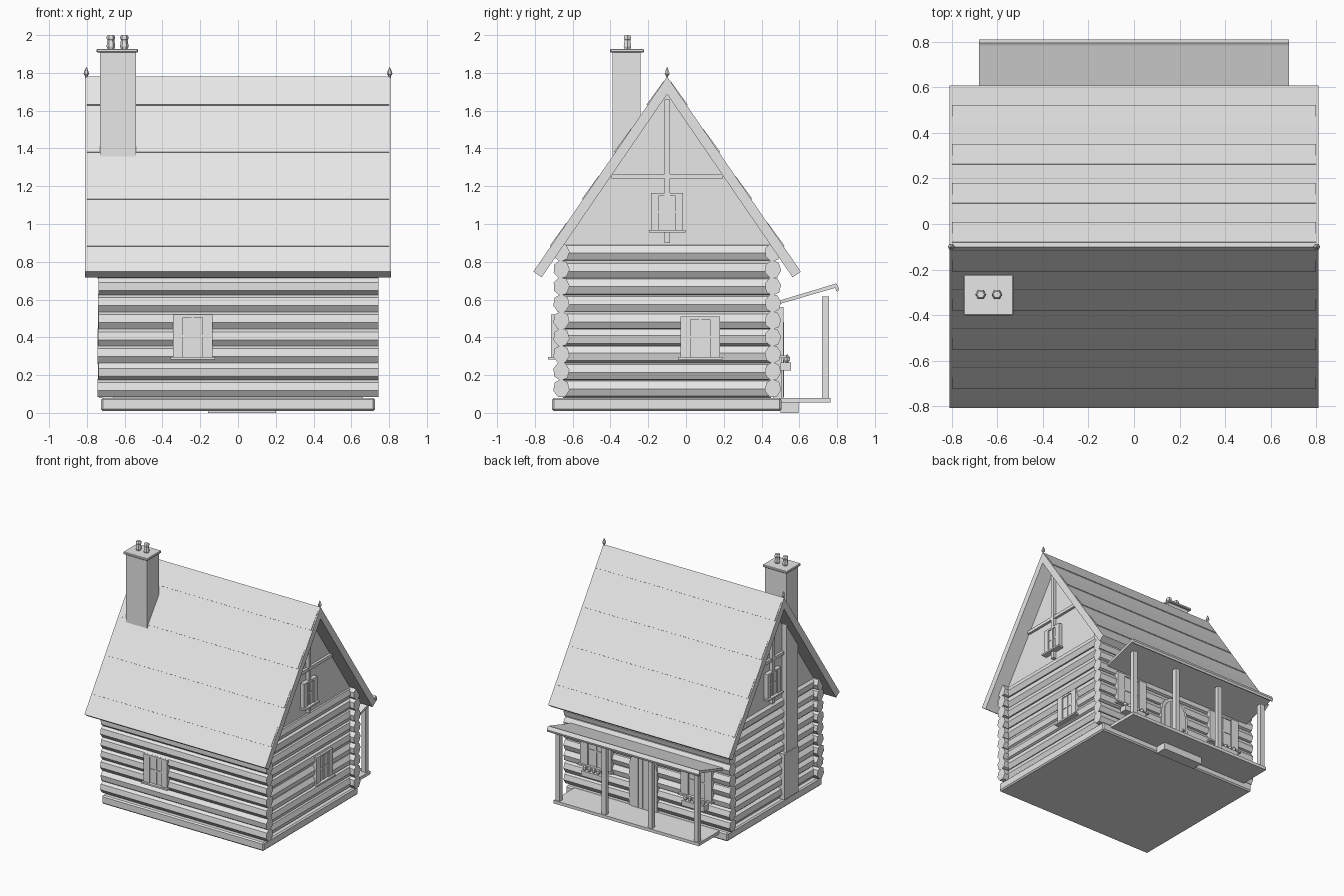
import bpy, bmesh, math, random
from mathutils import Vector

random.seed(4)
if "Cube" in bpy.data.objects:
    bpy.data.objects.remove(bpy.data.objects["Cube"])

grey = bpy.data.materials.new("plain_grey")
grey.use_nodes = True
grey.diffuse_color = (0.8, 0.8, 0.8, 1)
grey.node_tree.nodes["Principled BSDF"].inputs["Base Color"].default_value = (0.8, 0.8, 0.8, 1)


def finish(name, bm):
    bmesh.ops.recalc_face_normals(bm, faces=bm.faces)
    mesh = bpy.data.meshes.new(name)
    bm.to_mesh(mesh)
    bm.free()
    mesh.materials.append(grey)
    ob = bpy.data.objects.new(name, mesh)
    bpy.context.collection.objects.link(ob)
    return ob


def prism(name, axis, pts, a, b):
    """Extrude a (u, z) outline along the x or y axis from a to b."""
    bm = bmesh.new()
    def co(t, u, z):
        return (t, u, z) if axis == "x" else (u, t, z)
    face = bm.faces.new([bm.verts.new(co(a, u, z)) for u, z in pts])
    geo = bmesh.ops.extrude_face_region(bm, geom=[face])["geom"]
    moved = [v for v in geo if isinstance(v, bmesh.types.BMVert)]
    bmesh.ops.translate(bm, verts=moved, vec=Vector(co(b - a, 0, 0)))
    return finish(name, bm)


def box(name, x0, x1, y0, y1, z0, z1, bevel=0):
    ob = prism(name, "x", [(y0, z0), (y1, z0), (y1, z1), (y0, z1)], x0, x1)
    if bevel:
        mod = ob.modifiers.new("bevel", "BEVEL")
        mod.width = bevel
        mod.segments = 1
    return ob


def turned(name, x, y, profile, sides=6):
    """Lathe-like part from (radius, z) rings."""
    bm = bmesh.new()
    rings = []
    for r, z in profile:
        rings.append([bm.verts.new((x + r * math.cos(math.tau * i / sides),
                                    y + r * math.sin(math.tau * i / sides), z))
                      for i in range(sides)])
    for lo, hi in zip(rings, rings[1:]):
        for i in range(sides):
            j = (i + 1) % sides
            bm.faces.new((lo[i], lo[j], hi[j], hi[i]))
    bm.faces.new(rings[0])
    bm.faces.new(rings[-1])
    return finish(name, bm)


def wall_box(name, axis, side, u0, u1, o0, o1, z0, z1):
    """Box on a wall: u runs along the wall, o is the distance outward."""
    a, b = sorted((side * o0, side * o1))
    if axis == "x":
        return box(name, a, b, u0, u1, z0, z1)
    return box(name, u0, u1, a, b, z0, z1)


def window(name, axis, side, u, o, z0, z1, w):
    h = w / 2
    inner = h * 0.5
    wall_box(name + "_pane", axis, side, u - inner, u + inner, o - 0.05, o + 0.002, z0, z1)
    wall_box(name + "_mullion", axis, side, u - 0.006, u + 0.006, o - 0.02, o + 0.007, z0, z1)
    mid = (z0 + z1) / 2
    wall_box(name + "_bar", axis, side, u - inner, u + inner, o - 0.02, o + 0.007, mid - 0.005, mid + 0.005)
    wall_box(name + "_lintel", axis, side, u - inner, u + inner, o - 0.03, o + 0.01, z1 - 0.015, z1)
    for s in (-1, 1):
        a, b = sorted((u + s * inner, u + s * h))
        wall_box(name + "_shutter", axis, side, a, b, o - 0.05, o + 0.012, z0, z1)
    wall_box(name + "_sill", axis, side, u - h - 0.012, u + h + 0.012, o - 0.05, o + 0.028, z0 - 0.01, z0 + 0.003)


# Foundation and inner wall core
box("foundation", -0.725, 0.725, -0.71, 0.505, 0.01, 0.08, 0.01)
box("wall_core", -0.66, 0.66, -0.65, 0.45, 0.07, 0.9)


# Log walls
def log(name, axis, across, z, a, b):
    turn = random.uniform(-0.25, 0.25)
    pts = [(across + 0.044 * math.cos(turn + math.tau * i / 7),
            z + 0.05 * math.sin(turn + math.tau * i / 7)) for i in range(7)]
    prism(name, axis, pts, a, b)


for row in range(9):
    z = 0.13 + row * 0.09
    for y in (-0.66, 0.46):
        log("long_log", "x", y, z, -0.745 + random.uniform(0, 0.006), 0.745)
    for x in (-0.67, 0.67):
        log("side_log", "y", x, z, -0.65, 0.45)

# Gable ends with timber frame and window
RIDGE_Y, RIDGE_Z, SLOPE = -0.1, 1.78, 1.458
for s in (-1, 1):
    half = (1.69 - 0.88) / SLOPE
    prism("gable_wall", "x", [(RIDGE_Y - half, 0.88), (RIDGE_Y + half, 0.88), (RIDGE_Y, 1.69)],
          s * 0.62, s * 0.69)
    wall_box("gable_post", "x", s, -0.115, -0.085, 0.68, 0.715, 0.9, 1.66)
    wall_box("gable_beam", "x", s, -0.395, 0.195, 0.68, 0.71, 1.24, 1.265)
    window("gable_window", "x", s, -0.1, 0.71, 0.965, 1.165, 0.17)

# Roof slabs and raised shingle strips
norm = math.hypot(1, SLOPE)
for s in (-1, 1):
    def on_roof(d, lift=0):
        return (RIDGE_Y + s * (d + lift * SLOPE / norm), RIDGE_Z - SLOPE * d + lift / norm)
    prism("roof_slab", "x", [on_roof(0), on_roof(0.708), on_roof(0.708, -0.053), (RIDGE_Y, 1.687)],
          -0.81, 0.81)
    for k in range(4):
        d = 0.019 + k * 0.171
        prism("shingle_strip", "x", [on_roof(d, -0.01), on_roof(d + 0.085, -0.01),
                                     on_roof(d + 0.085, 0.006), on_roof(d, 0.002)], -0.8, 0.8)
    turned("finial", s * 0.803, RIDGE_Y,
           [(0.006, 1.765), (0.006, 1.782), (0.015, 1.795), (0.012, 1.805), (0.001, 1.832)])

# Chimney
box("chimney_stack", -0.73, -0.54, -0.39, -0.24, 0.08, 1.91)
box("chimney_base", -0.735, -0.56, -0.39, -0.21, 0.08, 0.45)
box("chimney_cap", -0.748, -0.53, -0.402, -0.222, 1.908, 1.927, 0.004)
for x in (-0.673, -0.602):
    turned("chimney_pot", x, -0.31, [(0.015, 1.92), (0.023, 1.94), (0.018, 1.975),
                                     (0.022, 1.98), (0.022, 1.992), (0.016, 2.0)])

# Lower windows
window("front_window", "y", -1, -0.24, 0.703, 0.293, 0.52, 0.21)
window("side_window", "x", 1, 0.075, 0.713, 0.293, 0.51, 0.21)
for u in (-0.45, 0.45):
    window("porch_window", "y", 1, u, 0.503, 0.3, 0.56, 0.28)
    box("flower_box", u - 0.1, u + 0.1, 0.5, 0.555, 0.225, 0.268)
    for i in range(5):
        x = u - 0.08 + i * 0.04
        turned("flower", x, 0.535, [(0.004, 0.26), (0.016, 0.28), (0.016, 0.295), (0.004, 0.308)], 5)


# Arched door
def arch(w, top):
    pts = [(0.03 - w, 0.075), (0.03 + w, 0.075)]
    for i in range(9):
        a = math.pi * i / 8
        pts.append((0.03 + w * math.cos(a), top - w + w * math.sin(a)))
    return pts


prism("door_frame", "y", arch(0.125, 0.53), 0.46, 0.508)
prism("door", "y", arch(0.1, 0.505), 0.47, 0.516)
for x in (-0.01, 0.03, 0.07):
    box("door_plank_batten", x - 0.004, x + 0.004, 0.5, 0.52, 0.085, 0.48)
box("door_handle", -0.05, -0.035, 0.51, 0.535, 0.27, 0.285)

# Porch deck, step, posts and upturned canopy
box("porch_deck", -0.65, 0.65, 0.5, 0.765, 0.055, 0.08)
box("porch_step", -0.16, 0.2, 0.5, 0.595, 0.0, 0.056)
for x in (-0.62, -0.207, 0.207, 0.62):
    box("porch_post", x - 0.019, x + 0.019, 0.72, 0.757, 0.075, 0.615)
prism("porch_canopy", "x", [(0.48, 0.572), (0.8, 0.665), (0.795, 0.685), (0.48, 0.59)], -0.68, 0.68)
prism("canopy_lip", "x", [(0.795, 0.645), (0.805, 0.643), (0.81, 0.66), (0.795, 0.687), (0.785, 0.682)],
      -0.68, 0.68)
